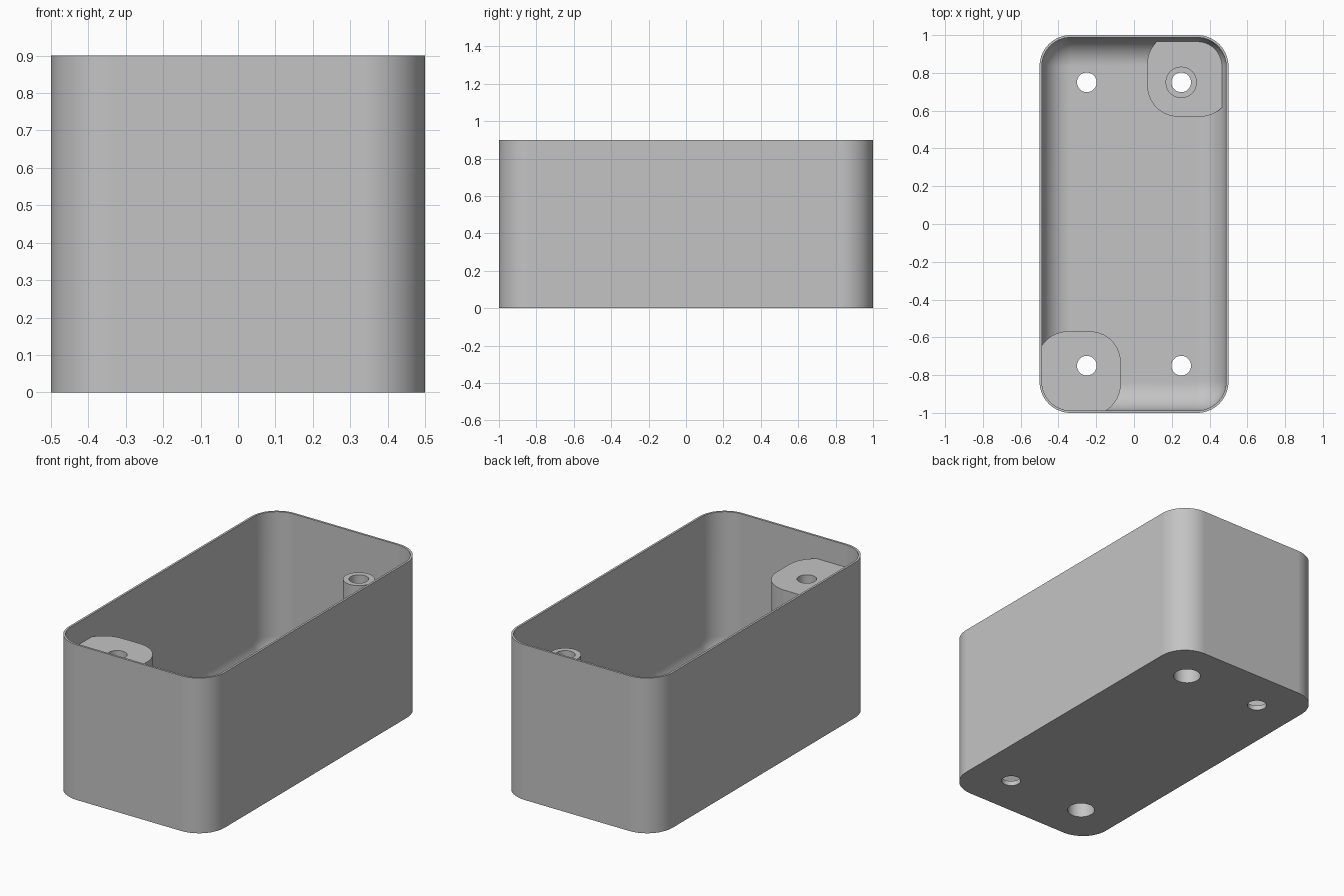
import bpy
import bmesh
import math

if "Cube" in bpy.data.objects:
    bpy.data.objects.remove(bpy.data.objects["Cube"], do_unlink=True)

WIDTH, LENGTH, HEIGHT = 1.0, 2.0, 0.9
WALL, FLOOR = 0.0125, 0.028
CORNER, FILLET = 0.165, 0.15
HOLE_X, HOLE_Y = 0.25, 0.75
POST_TOP, PAD_TOP = 0.77, 0.1

grey = bpy.data.materials.new("light grey plastic")
grey.use_nodes = True
grey.diffuse_color = (0.55, 0.55, 0.55, 1)
grey.node_tree.nodes["Principled BSDF"].inputs["Base Color"].default_value = (0.55, 0.55, 0.55, 1)


def outline(cx, cy, hx, hy, r, steps=14):
    """Rounded rectangle, counter-clockwise."""
    pts = []
    for q, (sx, sy) in enumerate(((1, 1), (-1, 1), (-1, -1), (1, -1))):
        for i in range(steps + 1):
            a = math.pi / 2 * (q + i / steps)
            pts.append((cx + sx * (hx - r) + r * math.cos(a),
                        cy + sy * (hy - r) + r * math.sin(a)))
    return pts


def circle(cx, cy, r, n=48):
    return [(cx + r * math.cos(math.tau * i / n), cy + r * math.sin(math.tau * i / n))
            for i in range(n)]


def loft(name, layers):
    """Closed solid through a stack of (outline, z) layers."""
    bm = bmesh.new()
    rings = [[bm.verts.new((x, y, z)) for x, y in pts] for pts, z in layers]
    n = len(rings[0])
    bm.faces.new(reversed(rings[0]))
    bm.faces.new(rings[-1])
    for lo, hi in zip(rings, rings[1:]):
        for i in range(n):
            j = (i + 1) % n
            bm.faces.new((lo[i], lo[j], hi[j], hi[i]))
    mesh = bpy.data.meshes.new(name)
    bm.to_mesh(mesh)
    bm.free()
    mesh.materials.append(grey)
    obj = bpy.data.objects.new(name, mesh)
    bpy.context.collection.objects.link(obj)
    return obj


def prism(name, pts, z0, z1):
    return loft(name, [(pts, z0), (pts, z1)])


def subtract(target, cutter):
    """Cut one solid from another and drop the cutter."""
    bpy.context.view_layer.objects.active = target
    mod = target.modifiers.new("cut", "BOOLEAN")
    mod.operation, mod.object, mod.solver = "DIFFERENCE", cutter, "EXACT"
    bpy.ops.object.modifier_apply(modifier=mod.name)
    bpy.data.objects.remove(cutter, do_unlink=True)


# Outer shell
box = prism("open_box", outline(0, 0, WIDTH / 2, LENGTH / 2, CORNER), 0, HEIGHT)

# Cavity with a rounded bottom edge
layers = []
for i in range(13):
    a = math.pi / 2 * i / 12
    inset = FILLET * (1 - math.sin(a))
    layers.append((outline(0, 0, WIDTH / 2 - WALL - inset, LENGTH / 2 - WALL - inset,
                           CORNER - WALL - inset), FLOOR + FILLET * (1 - math.cos(a))))
layers.append((layers[-1][0], HEIGHT + 0.1))
cavity = loft("cavity_cutter", layers)

# Corner mounts stay solid inside the cavity: tall block, low pad and tube
for name, side, top in (("tall_block", -1, POST_TOP), ("low_pad", 1, PAD_TOP)):
    pts = outline(side * 0.292, side * 0.79, 0.222, 0.222, 0.165)
    subtract(cavity, prism(name, pts, -0.1, top))
subtract(cavity, prism("tube", circle(HOLE_X, HOLE_Y, 0.083), -0.2, POST_TOP))
subtract(box, cavity)

# Screw holes through all corners, with deep wide bores under the mounts
for sx in (-1, 1):
    for sy in (-1, 1):
        x, y = sx * HOLE_X, sy * HOLE_Y
        subtract(box, prism("screw_hole", circle(x, y, 0.052), -0.1, HEIGHT))
        if sx == sy:
            subtract(box, prism("wide_bore", circle(x, y, 0.074), -0.1, 0.7))

# Smooth rounded walls, crisp rims
bpy.ops.object.select_all(action="DESELECT")
box.select_set(True)
bpy.context.view_layer.objects.active = box
bpy.ops.object.shade_smooth_by_angle(angle=math.radians(30))
weighted = box.modifiers.new("even_normals", "WEIGHTED_NORMAL")
weighted.keep_sharp = True
